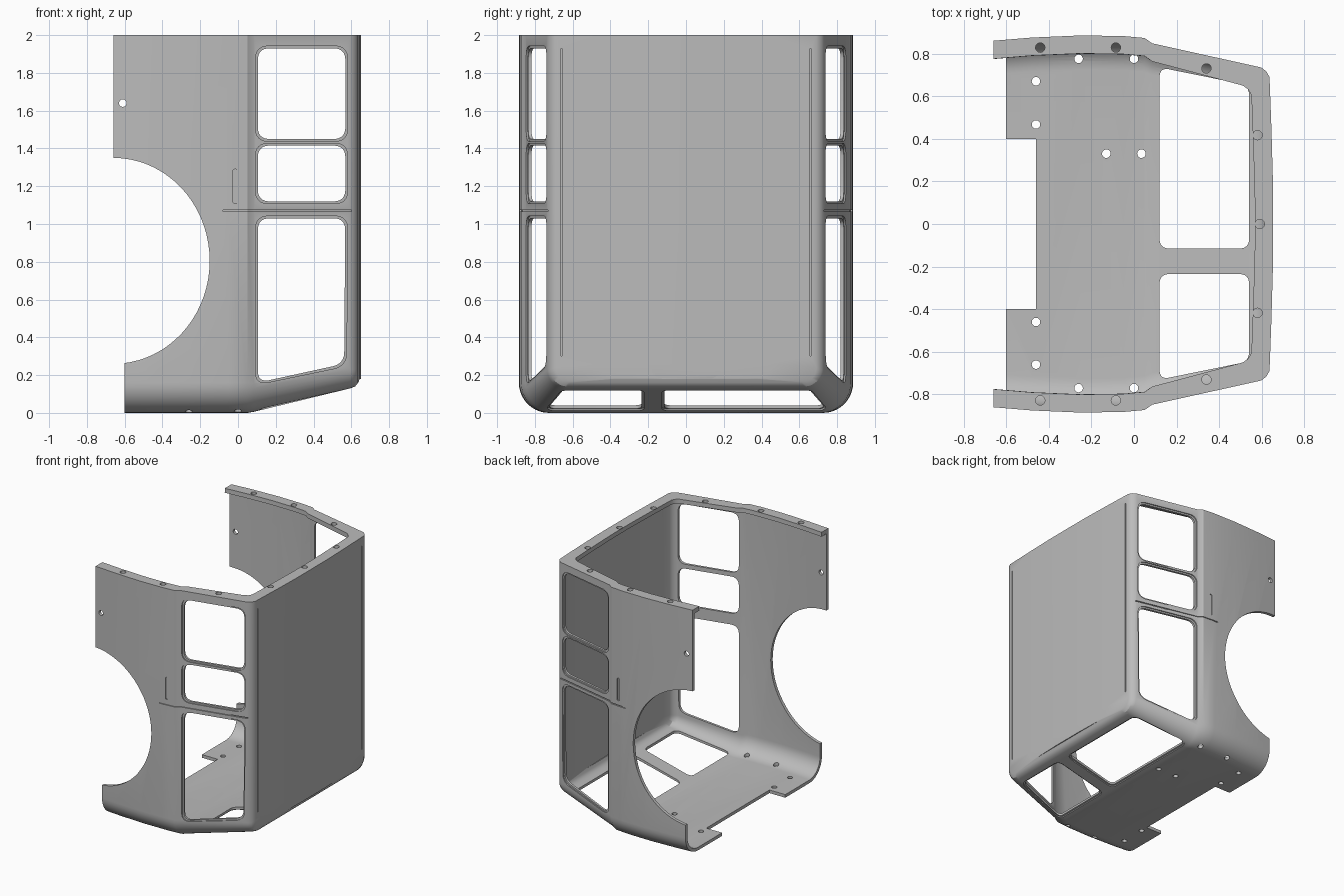
import bpy, bmesh, math
from mathutils import Vector

cube = bpy.data.objects.get("Cube")
if cube:
    bpy.data.objects.remove(cube, do_unlink=True)

grey = bpy.data.materials.new("panel_grey")
grey.use_nodes = True
grey.diffuse_color = (0.5, 0.5, 0.5, 1)
grey.node_tree.nodes["Principled BSDF"].inputs["Base Color"].default_value = (0.5, 0.5, 0.5, 1)

# Lengthwise stations: x, half width, floor height, corner radius
STATIONS = [
    (-0.66, 0.86, 0, 0.16), (-0.48, 0.875, 0, 0.16), (-0.25, 0.885, 0, 0.16),
    (-0.05, 0.882, 0, 0.16), (0.05, 0.873, 0, 0.16), (0.085, 0.848, 0.006, 0.15),
    (0.595, 0.735, 0.13, 0.1), (0.62, 0.718, 0.14, 0.09), (0.636, 0.69, 0.16, 0.08),
    (0.645, 0.45, 0.18, 0.08), (0.652, 0.2, 0.18, 0.08),
]


def make_object(name, bm):
    bmesh.ops.recalc_face_normals(bm, faces=bm.faces)
    mesh = bpy.data.meshes.new(name)
    bm.to_mesh(mesh)
    bm.free()
    ob = bpy.data.objects.new(name, mesh)
    bpy.context.collection.objects.link(ob)
    mesh.materials.append(grey)
    return ob


def hull(name, inset, top, floor=None):
    """Solid U-section loft, shrunk by inset."""
    stations = list(STATIONS)
    if inset > 0:
        stations.insert(0, (-0.9, 0.84, 0, 0.16))
    bm = bmesh.new()
    rings = []
    for x, w, f, r in stations:
        w -= inset
        f = f + inset if floor is None else floor
        r = max(r - inset, 0.01)
        if x > 0.5:
            x -= inset
        half = [(w, top)]
        for i in range(11):
            a = math.pi / 2 * i / 10
            half.append((w - r + r * math.cos(a), f + r - r * math.sin(a)))
        section = half + [(-y, z) for y, z in reversed(half)]
        rings.append([bm.verts.new((x, y, z)) for y, z in section])
    n = len(rings[0])
    for a, b in zip(rings, rings[1:]):
        for i in range(n):
            j = (i + 1) % n
            bm.faces.new((a[i], a[j], b[j], b[i]))
    bm.faces.new(rings[0])
    bm.faces.new(rings[-1])
    return make_object(name, bm)


def rounded(points, r, steps=6):
    """Round every corner of a polygon."""
    if r <= 0:
        return points
    out = []
    pts = [Vector(p) for p in points]
    for i, p in enumerate(pts):
        a = p + (pts[i - 1] - p).normalized() * r
        b = p + (pts[(i + 1) % len(pts)] - p).normalized() * r
        for s in range(steps + 1):
            t = s / steps
            out.append(a * (1 - t) ** 2 + p * 2 * t * (1 - t) * 0.85
                       + (a + b) * 0.15 * t * (1 - t) + b * t ** 2)
    return out


def grow(points, g):
    cx = sum(p[0] for p in points) / len(points)
    cy = sum(p[1] for p in points) / len(points)
    return [(x + math.copysign(g, x - cx), y + math.copysign(g, y - cy)) for x, y in points]


def rect(x0, x1, y0, y1):
    return [(x0, y0), (x1, y0), (x1, y1), (x0, y1)]


def ellipse(cx, cy, rx, ry, n=20):
    return [(cx + rx * math.cos(math.tau * i / n), cy + ry * math.sin(math.tau * i / n))
            for i in range(n)]


def prism(points, axis, lo, hi):
    """Extrude a polygon along y (points are x, z) or z (points are x, y)."""
    bm = bmesh.new()
    ends = []
    for d in (lo, hi):
        ends.append([bm.verts.new((p[0], d, p[1]) if axis == "y" else (p[0], p[1], d))
                     for p in points])
    n = len(points)
    for i in range(n):
        j = (i + 1) % n
        bm.faces.new((ends[0][i], ends[0][j], ends[1][j], ends[1][i]))
    bm.faces.new(ends[0])
    bm.faces.new(ends[1])
    ob = make_object("cutter", bm)
    ob.hide_render = True
    return ob


def cut(target, cutter, keep=False):
    mod = target.modifiers.new("cut", "BOOLEAN")
    mod.operation = "DIFFERENCE"
    mod.solver = "EXACT"
    mod.object = cutter
    graph = bpy.context.evaluated_depsgraph_get()
    mesh = bpy.data.meshes.new_from_object(target.evaluated_get(graph))
    target.modifiers.clear()
    target.data = mesh
    if not keep:
        bpy.data.objects.remove(cutter, do_unlink=True)


# Thin shell with a flange around the open top
shell = hull("cab_shell", 0, 2.0)
cut(shell, hull("cavity", 0.025, 1.965))
cut(shell, hull("opening", 0.085, 2.2, 1.9))
core = hull("skin_core", 0.008, 2.2)
core.hide_render = True


def recess(points, axis, lo, hi):
    """Shallow pocket in the outer skin."""
    pocket = prism(points, axis, lo, hi)
    cut(pocket, core, keep=True)
    cut(shell, pocket)


def outline(points, r, axis, lo, hi):
    """Shallow panel line in the outer skin."""
    ring = prism(rounded(grow(points, 0.003), r), axis, lo, hi)
    cut(ring, prism(rounded(grow(points, -0.003), r), axis, lo - 0.1, hi + 0.1))
    cut(ring, core, keep=True)
    cut(shell, ring)


# Wheel arches, floor edge and floor notch
cut(shell, prism(ellipse(-0.66, 0.805, 0.51, 0.545, 72), "y", -1.2, 1.2))
cut(shell, prism(rect(-1, -0.6, -0.2, 0.6), "y", -1.2, 1.2))
cut(shell, prism(rect(-1, -0.46, -0.4, 0.4), "z", -0.2, 0.4))

# Side windows with stepped frames
side_windows = [
    rect(0.105, 0.568, 1.45, 1.93),
    rect(0.105, 0.568, 1.12, 1.415),
    [(0.105, 0.16), (0.562, 0.26), (0.568, 1.03), (0.105, 1.03)],
]
for points in side_windows:
    recess(rounded(grow(points, 0.012), 0.06), "y", -1, 1)
    cut(shell, prism(rounded(points, 0.055), "y", -1.2, 1.2))

# Two sloping front windows
for a, b in ((-0.73, -0.235), (0.735, -0.115)):
    inner = a - math.copysign(0.085, a)
    points = [(0.12, a), (0.54, inner), (0.54, b), (0.12, b)]
    recess(rounded(grow(points, 0.012), 0.045), "z", -0.1, 0.3)
    cut(shell, prism(rounded(points, 0.04), "z", -0.1, 0.3))

# Bolt holes: floor, top flange and side walls
floor_holes = [(-0.46, 0.67), (-0.46, 0.467), (-0.26, 0.775), (0, 0.775), (-0.13, 0.33),
               (0.035, 0.33), (-0.46, -0.46), (-0.46, -0.66), (-0.26, -0.77), (0, -0.77)]
for x, y in floor_holes:
    cut(shell, prism(ellipse(x, y, 0.02, 0.02), "z", -0.1, 0.2))
for x, y in ((-0.44, 0.828), (-0.085, 0.828), (0.34, 0.73), (0.58, 0.417), (0.59, 0)):
    for side in ((1, -1) if y else (1,)):
        cut(shell, prism(ellipse(x, y * side, 0.022, 0.022), "z", 1.9, 2.1))
cut(shell, prism(ellipse(-0.61, 1.64, 0.02, 0.02), "y", -1.2, 1.2))

# Door handle slots, waist lines and roof seams
recess(rounded(rect(-0.026, -0.004, 1.11, 1.29), 0.008), "y", -1, 1)
recess(rect(-0.08, 0.6, 1.066, 1.074), "y", -1, 1)
for y in (-0.66, 0.66):
    recess(rect(0.55, 0.8, y - 0.003, y + 0.003), "z", 0.3, 1.93)

# Panel lines: lower sill, filler flap and floor hatch
outline(rect(-0.327, 0.068, 0.02, 0.163), 0.008, "y", -1, 1)
outline(rect(-0.13, -0.03, 0.24, 0.42), 0.02, "y", 0.5, 1)
outline(rect(-0.38, -0.12, -0.72, -0.42), 0.03, "z", -0.1, 0.1)
outline(rect(-0.34, -0.16, -0.68, -0.46), 0.02, "z", -0.1, 0.1)

bpy.data.objects.remove(core, do_unlink=True)
bpy.ops.object.select_all(action="DESELECT")
shell.select_set(True)
bpy.context.view_layer.objects.active = shell
bpy.ops.object.shade_smooth_by_angle(angle=math.radians(30))
